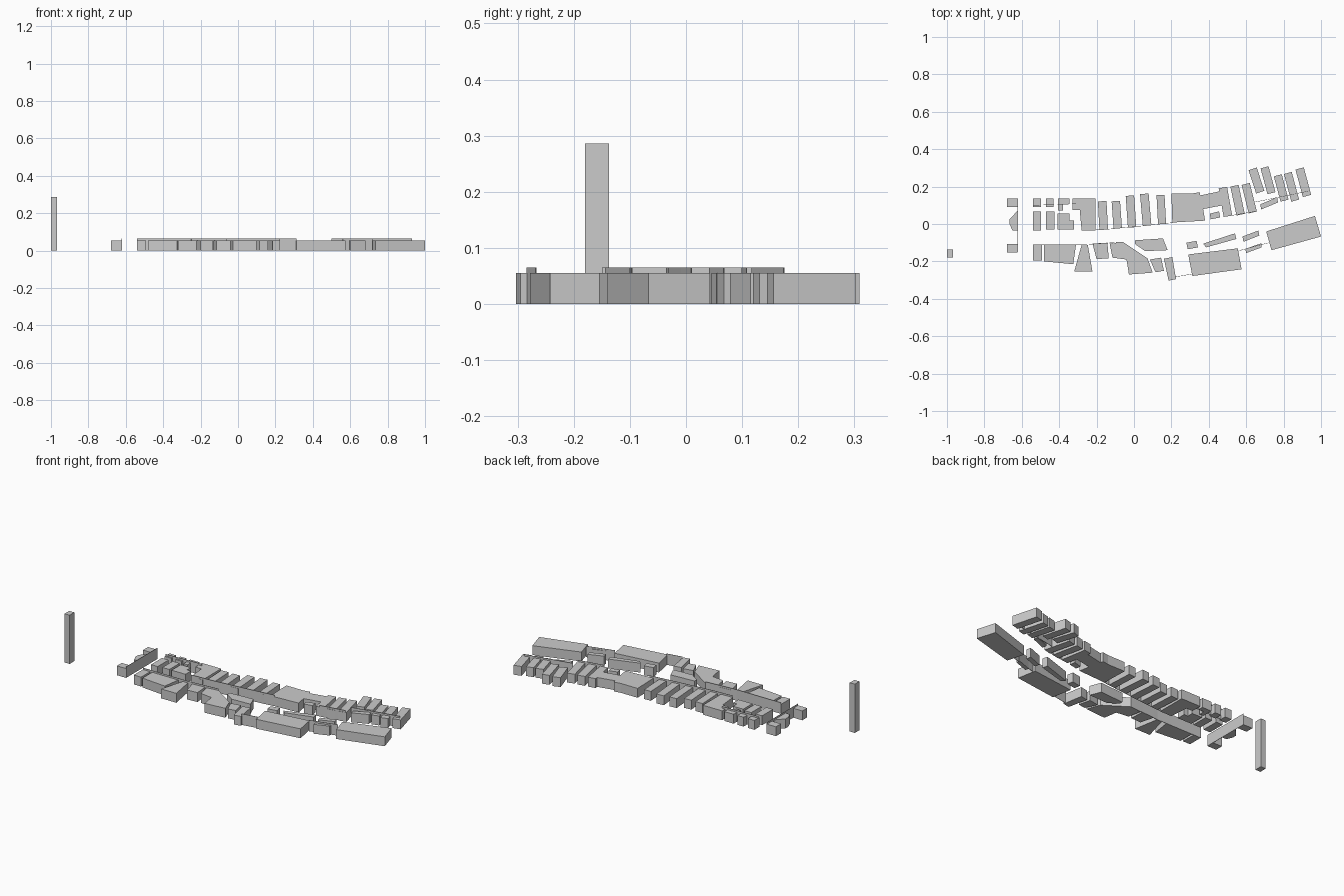
import bpy, bmesh, math
from mathutils import Vector

H = 0.055       # common building height
WALL_H = 0.065  # slightly taller street walls


def prism(name, pts, h=H):
    """Extrude a plan outline straight up from the ground."""
    bm = bmesh.new()
    face = bm.faces.new([bm.verts.new((x, y, 0)) for x, y in pts])
    top = bmesh.ops.extrude_face_region(bm, geom=[face])["geom"]
    bmesh.ops.translate(bm, vec=(0, 0, h),
                        verts=[g for g in top if isinstance(g, bmesh.types.BMVert)])
    bmesh.ops.recalc_face_normals(bm, faces=bm.faces)
    mesh = bpy.data.meshes.new(name)
    bm.to_mesh(mesh)
    bm.free()
    ob = bpy.data.objects.new(name, mesh)
    bpy.context.collection.objects.link(ob)


def box(name, x0, x1, y0, y1, h=H):
    prism(name, [(x0, y0), (x1, y0), (x1, y1), (x0, y1)], h)


def bar(name, x, y, length, width, tilt):
    """Row building: front edge centred at x, y, running back along its tilt."""
    a = math.radians(tilt)
    u = Vector((math.cos(a), math.sin(a))) * width / 2
    v = Vector((-math.sin(a), math.cos(a))) * length
    p = Vector((x, y))
    prism(name, [p - u, p + u, p + u + v, p - u + v])


def wall(name, *path):
    """Thin street wall along a polyline."""
    for a, b in zip(path, path[1:]):
        a, b = Vector(a), Vector(b)
        d = (b - a).normalized()
        n = Vector((-d.y, d.x)) * 0.001
        prism(name, [a - n, b - n, b + n, a + n], WALL_H)


# detached tower
box("tower", -1, -0.967, -0.18, -0.137, 0.286)

# gate end houses
box("gate_house_north", -0.68, -0.622, 0.09, 0.137)
box("gate_house_south", -0.68, -0.622, -0.152, -0.107)
prism("gate_house_middle", [(-0.622, 0.072), (-0.665, 0.025), (-0.665, 0),
                            (-0.65, -0.035), (-0.622, -0.035)])

# small north-west houses
for x0, x1, y0, y1 in [(-0.54, -0.497, 0.092, 0.137), (-0.47, -0.43, 0.092, 0.137),
                       (-0.405, -0.345, 0.108, 0.137), (-0.405, -0.38, 0.073, 0.108),
                       (-0.54, -0.497, -0.035, 0.066), (-0.47, -0.425, -0.03, 0.066)]:
    box("small_house", x0, x1, y0, y1)
prism("corner_house", [(-0.41, -0.03), (-0.32, -0.03), (-0.32, 0.02),
                       (-0.345, 0.02), (-0.345, 0.055), (-0.41, 0.055)])
prism("north_block", [(-0.28, -0.035), (-0.205, -0.035), (-0.205, 0.137), (-0.33, 0.137),
                      (-0.33, 0.075), (-0.29, 0.075)])

# narrow row buildings along the north side: x, y, length, width, tilt
for spec in [(-0.162, -0.03, 0.152, 0.046, 3), (-0.087, -0.022, 0.145, 0.045, 4),
             (-0.01, -0.018, 0.17, 0.045, 4), (0.07, -0.008, 0.17, 0.046, 5),
             (0.15, 0.0, 0.155, 0.043, 3), (0.502, 0.042, 0.155, 0.046, 10),
             (0.57, 0.05, 0.158, 0.045, 12), (0.635, 0.062, 0.157, 0.045, 14),
             (0.675, 0.17, 0.131, 0.046, 18), (0.735, 0.165, 0.143, 0.044, 15),
             (0.805, 0.125, 0.14, 0.044, 15), (0.862, 0.125, 0.153, 0.043, 15),
             (0.925, 0.15, 0.152, 0.046, 15)]:
    bar("row_building", *spec)

# large north block and infill houses
prism("north_hall", [(0.2, 0.163), (0.31, 0.163), (0.35, 0.17), (0.355, 0.153), (0.46, 0.175),
                     (0.475, 0.1), (0.37, 0.08), (0.38, 0.018), (0.205, 0.008)])
prism("infill_house", [(0.405, 0.055), (0.455, 0.068), (0.46, 0.035), (0.41, 0.025)])
prism("infill_house", [(0.675, 0.105), (0.765, 0.143), (0.77, 0.115), (0.68, 0.078)])

# south side blocks
south = [
    [(-0.54, -0.11), (-0.493, -0.11), (-0.493, -0.195), (-0.54, -0.195)],
    [(-0.48, -0.11), (-0.31, -0.11), (-0.325, -0.215), (-0.48, -0.2)],
    [(-0.28, -0.112), (-0.247, -0.112), (-0.222, -0.255), (-0.32, -0.255)],
    [(-0.222, -0.105), (-0.142, -0.1), (-0.135, -0.183), (-0.2, -0.188)],
    [(-0.13, -0.105), (-0.06, -0.095), (0.072, -0.183), (0.1, -0.26),
     (-0.027, -0.27), (-0.04, -0.19), (-0.115, -0.18)],
    [(0.005, -0.087), (0.155, -0.077), (0.18, -0.14), (0.06, -0.145), (0.005, -0.107)],
    [(0.085, -0.19), (0.145, -0.18), (0.16, -0.25), (0.115, -0.258)],
    [(0.16, -0.186), (0.205, -0.177), (0.225, -0.295), (0.185, -0.303)],
    [(0.28, -0.1), (0.335, -0.09), (0.342, -0.125), (0.287, -0.135)],
    [(0.37, -0.105), (0.54, -0.05), (0.547, -0.08), (0.385, -0.125)],
    [(0.29, -0.163), (0.555, -0.13), (0.575, -0.242), (0.312, -0.278)],
]
for pts in south:
    prism("south_block", pts)
prism("south_link_house", [(0.58, -0.067), (0.665, -0.035), (0.67, -0.062), (0.585, -0.095)])
prism("south_link_house", [(0.595, -0.133), (0.683, -0.102), (0.683, -0.125), (0.6, -0.155)])
prism("east_hall", [(0.707, -0.04), (0.967, 0.043), (1, -0.067), (0.735, -0.14)])

# thin street walls bridging the gaps
wall("gate_wall", (-0.621, 0.137), (-0.621, -0.15))
wall("south_wall", (-0.54, -0.11), (-0.25, -0.11), (-0.06, -0.096))
wall("north_wall", (-0.28, -0.035), (-0.162, -0.03), (0.07, -0.008), (0.23, 0.01))
wall("yard_wall", (-0.54, 0.1), (-0.31, 0.108))
wall("east_wall", (0.5, 0.042), (0.65, 0.068))
wall("north_east_wall", (0.65, 0.118), (0.93, 0.175))
wall("south_link_wall", (0.56, -0.143), (0.72, -0.1))
wall("south_yard_wall", (0.22, -0.283), (0.312, -0.267))
